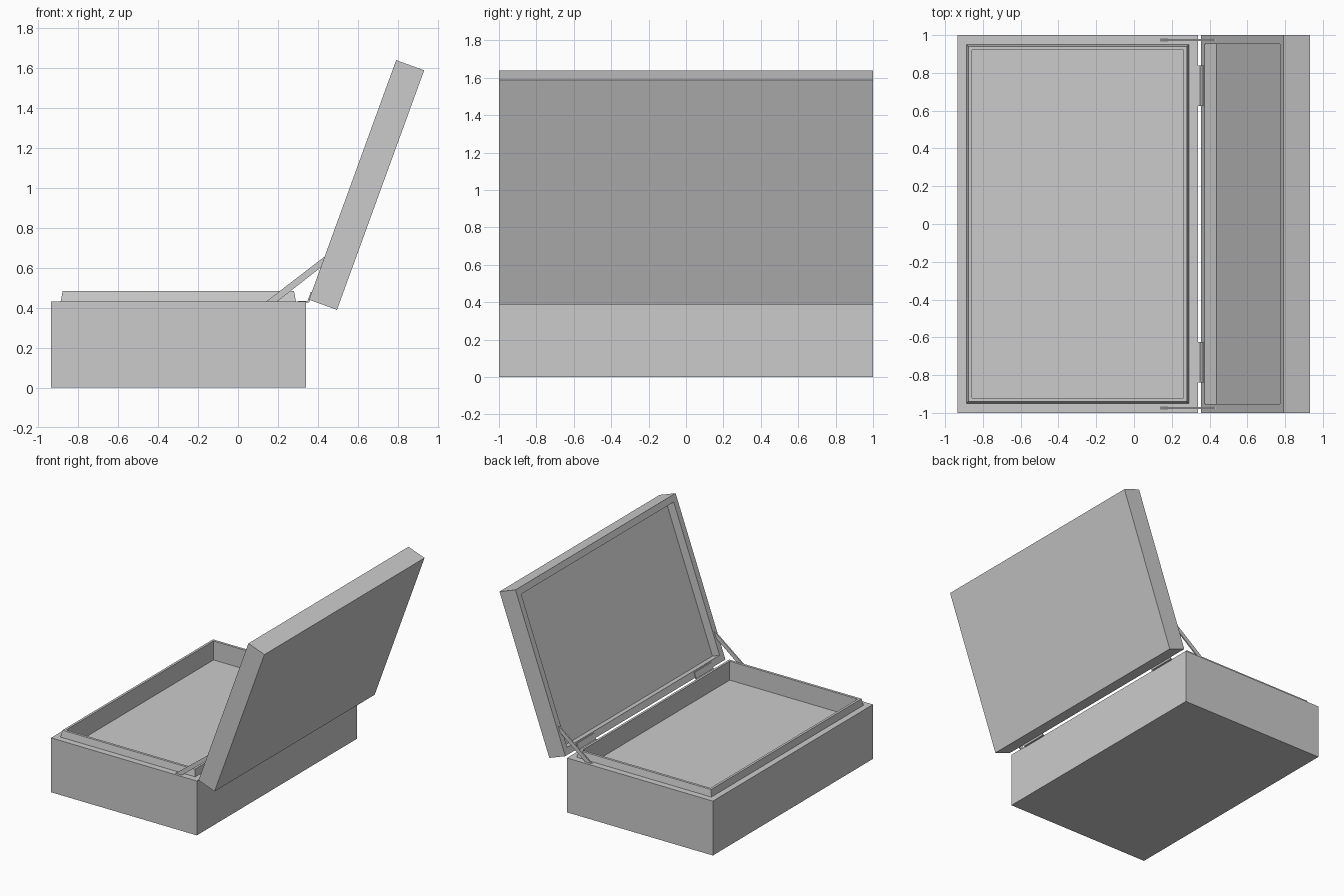
import bpy
from math import radians

if "Cube" in bpy.data.objects:
    bpy.data.objects.remove(bpy.data.objects["Cube"])


def finish(name, verts, faces):
    mesh = bpy.data.meshes.new(name)
    mesh.from_pydata(verts, [], faces)
    mesh.update()
    obj = bpy.data.objects.new(name, mesh)
    bpy.context.collection.objects.link(obj)
    return obj


def stacked_rings(name, rings):
    """Skin rectangular loops (x0, x1, half_y, z), capping first and last."""
    verts, faces = [], [(3, 2, 1, 0)]
    for x0, x1, y, z in rings:
        verts += [(x0, -y, z), (x1, -y, z), (x1, y, z), (x0, y, z)]
    for r in range(0, 4 * (len(rings) - 1), 4):
        for i in range(4):
            j = (i + 1) % 4
            faces.append((r + i, r + j, r + 4 + j, r + 4 + i))
    n = len(verts)
    faces.append((n - 4, n - 3, n - 2, n - 1))
    return finish(name, verts, faces)


def extrude_y(name, profile, y0, y1):
    """Extrude a counter-clockwise xz profile between two y positions."""
    n = len(profile)
    verts = [(x, y, z) for y in (y0, y1) for x, z in profile]
    faces = [tuple(range(n)), tuple(range(2 * n - 1, n - 1, -1))]
    faces += [(i, i + n, (i + 1) % n + n, (i + 1) % n) for i in range(n)]
    return finish(name, verts, faces)


# Box body with a raised, slightly tapered rim and a shallow tray
stacked_rings("box_base", [
    (-0.935, 0.34, 1.0, 0.0),
    (-0.935, 0.34, 1.0, 0.43),
    (-0.887, 0.29, 0.95, 0.43),
    (-0.877, 0.28, 0.94, 0.483),
    (-0.858, 0.262, 0.92, 0.483),
    (-0.858, 0.262, 0.92, 0.333),
])

# Open lid: local z points to its inner side, which is recessed
LEAN, PIVOT = radians(-70), (0.355, 0, 0.44)
lid = stacked_rings("lid", [
    (0, 1.275, 1.0, -0.149),
    (0, 1.275, 1.0, 0),
    (0.05, 1.225, 0.952, 0),
    (0.05, 1.225, 0.952, -0.068),
])
lid.location = PIVOT
lid.rotation_euler = (0, LEAN, 0)

for side, label in ((-1, "front"), (1, "back")):
    y0, y1 = sorted((side * 0.625, side * 0.84))
    # Hinge leaves, one on the box edge and one on the lid's inner face
    extrude_y(f"hinge_base_leaf_{label}",
              [(0.30, 0.425), (0.352, 0.425), (0.352, 0.434), (0.30, 0.434)], y0, y1)
    extrude_y(f"hinge_lid_leaf_{label}",
              [(0.345, 0.425), (0.355, 0.425), (0.374, 0.478), (0.364, 0.478)], y0, y1)
    # Flat stay holding the lid open
    s0, s1 = sorted((side * 0.970, side * 0.980))
    extrude_y(f"lid_stay_{label}",
              [(0.14, 0.43), (0.195, 0.43), (0.415, 0.602), (0.435, 0.657)], s0, s1)
